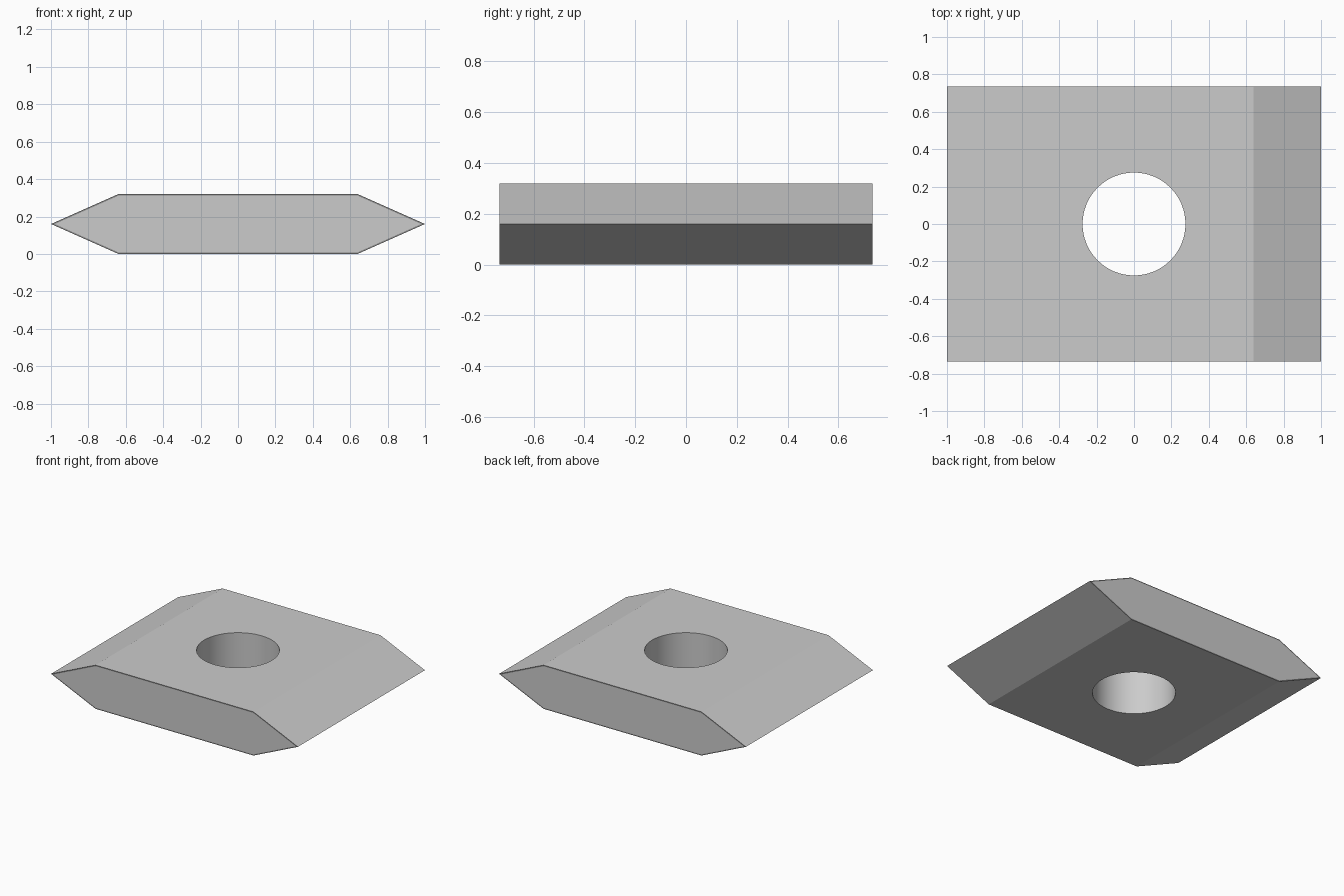
import bpy
import bmesh
import math

cube = bpy.data.objects.get("Cube")
if cube:
    bpy.data.objects.remove(cube, do_unlink=True)


def make_material(name, value):
    mat = bpy.data.materials.new(name)
    mat.use_nodes = True
    color = (value, value, value, 1)
    mat.diffuse_color = color
    mat.node_tree.nodes["Principled BSDF"].inputs["Base Color"].default_value = color
    return mat


light_grey = make_material("light grey", 0.6)
dark_grey = make_material("dark grey", 0.25)

HEIGHT, HALF_DEPTH, HOLE_RADIUS = 0.32, 0.735, 0.275
TIP, SHOULDER = 1.0, 0.64

# Blade: six-sided section with two pointed edges, extruded front to back
section = [(-TIP, HEIGHT / 2), (-SHOULDER, 0), (SHOULDER, 0),
           (TIP, HEIGHT / 2), (SHOULDER, HEIGHT), (-SHOULDER, HEIGHT)]
bm = bmesh.new()
front = bm.faces.new([bm.verts.new((x, -HALF_DEPTH, z)) for x, z in section])
result = bmesh.ops.extrude_face_region(bm, geom=[front], use_keep_orig=True)
moved = [v for v in result["geom"] if isinstance(v, bmesh.types.BMVert)]
bmesh.ops.translate(bm, verts=moved, vec=(0, 2 * HALF_DEPTH, 0))
bmesh.ops.recalc_face_normals(bm, faces=bm.faces)

# Thin darker rim around both end faces
bm.normal_update()
ends = [f for f in bm.faces if abs(f.normal.y) > 0.9]
rim = bmesh.ops.inset_region(bm, faces=ends, thickness=0.008, use_even_offset=True)
for face in rim["faces"]:
    face.material_index = 1

mesh = bpy.data.meshes.new("blade")
bm.to_mesh(mesh)
bm.free()
mesh.materials.append(light_grey)
mesh.materials.append(dark_grey)
blade = bpy.data.objects.new("blade", mesh)
bpy.context.collection.objects.link(blade)

# Round hole through the middle
bpy.ops.mesh.primitive_cylinder_add(vertices=64, radius=HOLE_RADIUS, depth=1,
                                    location=(0, 0, HEIGHT / 2))
cutter = bpy.context.object
cutter.name = "hole_cutter"
cutter.hide_render = True
cutter.data.materials.append(light_grey)

cut = blade.modifiers.new("hole", "BOOLEAN")
cut.operation = "DIFFERENCE"
cut.solver = "EXACT"
cut.object = cutter

bpy.ops.object.select_all(action="DESELECT")
blade.select_set(True)
bpy.context.view_layer.objects.active = blade
bpy.ops.object.modifier_apply(modifier=cut.name)
bpy.data.objects.remove(cutter, do_unlink=True)

# Smooth hole wall, crisp bevels
bpy.ops.object.shade_smooth_by_angle(angle=math.radians(15))
